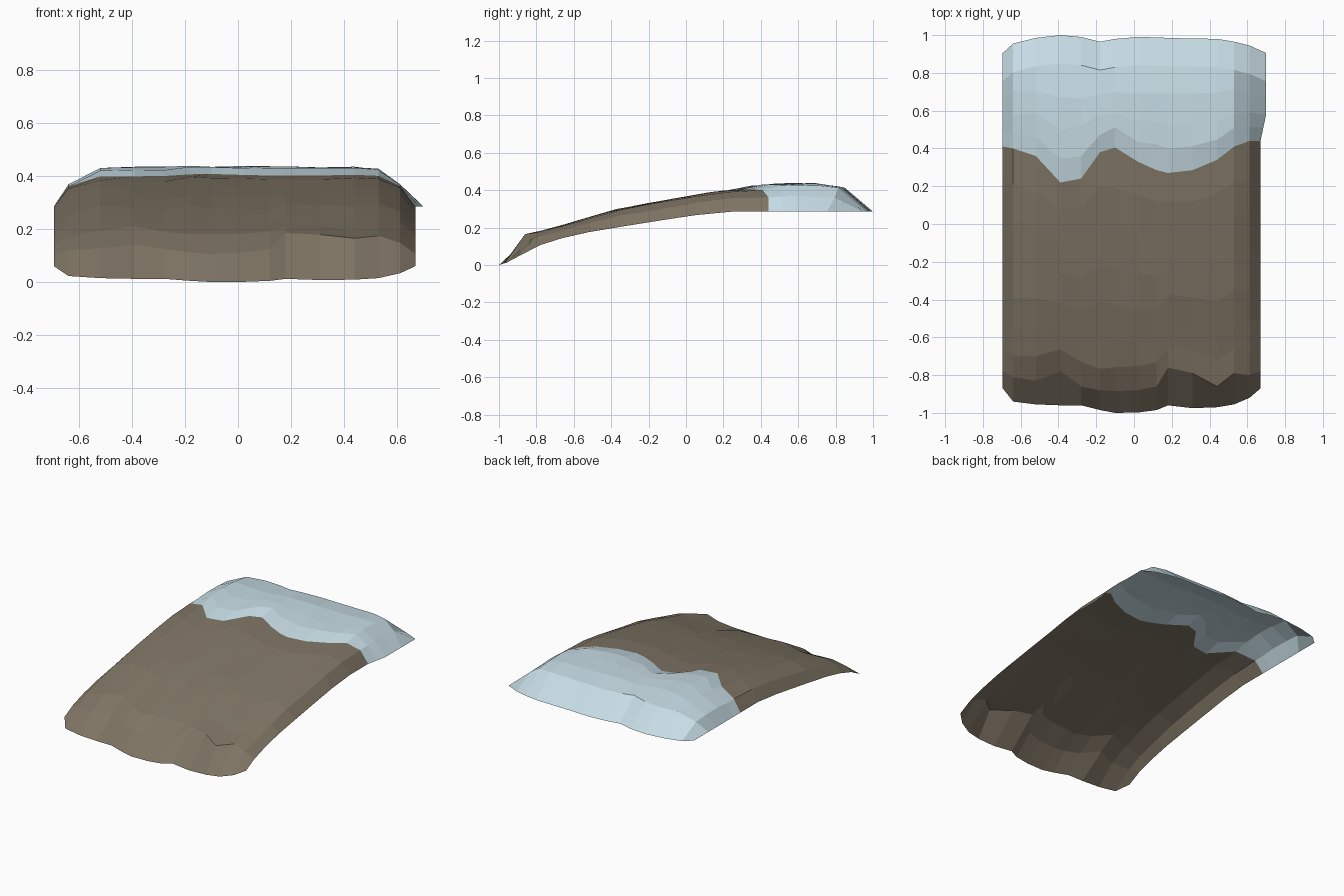
import bpy
import bmesh
import random

if "Cube" in bpy.data.objects:
    bpy.data.objects.remove(bpy.data.objects["Cube"])

random.seed(4)

# columns across the slab: x, front edge y, front crest y, snow line y, back edge y
COLS = [
    (-.695, -.87, -.78, .41, .905), (-.64, -.94, -.81, .40, .955),
    (-.52, -.955, -.83, .36, .985), (-.39, -.96, -.78, .22, 1.0),
    (-.28, -.96, -.86, .24, .99), (-.18, -.985, -.88, .38, .965),
    (-.10, -1.0, -.885, .405, .98), (.02, -.998, -.88, .33, .99),
    (.12, -.985, -.86, .285, .988), (.18, -.96, -.76, .27, .985),
    (.31, -.975, -.79, .285, .982), (.44, -.97, -.86, .34, .98),
    (.53, -.955, -.79, .41, .965), (.612, -.92, -.80, .44, .945),
    (.67, -.87, -.78, .44, .905)]
# side profiles (y, z): lower rim, rock top, snow top
RIM = [(-1, 0), (-.96, .012), (-.87, .06), (-.8, .1), (-.65, .147), (-.5, .18), (0, .26), (.2, .285), (1, .285)]
ROCK = [(-1, .01), (-.87, .163), (-.75, .187), (-.37, .299), (.1, .387), (.2, .398), (.45, .41)]
SNOW = [(.2, .408), (.28, .419), (.43, .432), (.6, .44), (.75, .436), (.85, .412), (1, .29)]


def interp(pts, v):
    if v <= pts[0][0]:
        return pts[0][1]
    for (a, za), (b, zb) in zip(pts, pts[1:]):
        if v <= b:
            return za + (zb - za) * (v - a) / (b - a)
    return pts[-1][1]


def edge_weight(i, shoulder=.62):
    """How far a column rises from the rim towards the full height."""
    d = min(i, len(COLS) - 1 - i)
    return (0, shoulder, .94)[d] if d < 3 else 1


def point(i, x, y, top, jitter=0):
    w = edge_weight(i, .54 if top is SNOW else .62)
    dz = 0
    if w > 0 and jitter:
        y += random.uniform(-jitter, jitter)
        dz = random.uniform(-.005, .001)
    rim = interp(RIM, y)
    return (x, y, rim + (interp(top, y) - rim) * w + dz)


def sheet(name, columns, colour):
    """Skin a list of point columns as an open, flat-shaded surface."""
    bm = bmesh.new()
    grid = [[bm.verts.new(p) for p in col] for col in columns]
    for a, b in zip(grid, grid[1:]):
        for j in range(len(a) - 1):
            bm.faces.new((a[j], b[j], b[j + 1], a[j + 1]))
    mesh = bpy.data.meshes.new(name)
    bm.to_mesh(mesh)
    bm.free()
    mat = bpy.data.materials.new(colour[0])
    mat.diffuse_color = (*colour[1], 1)
    mat.use_nodes = True
    mat.node_tree.nodes["Principled BSDF"].inputs["Base Color"].default_value = mat.diffuse_color
    mesh.materials.append(mat)
    ob = bpy.data.objects.new(name, mesh)
    bpy.context.collection.objects.link(ob)
    return ob


rock, snow = [], []
for i, (x, front, crest, seam, back) in enumerate(COLS):
    seam_pt = point(i, x, seam, ROCK)

    # rock: rim at the front, lip (softer on the left, undercut on the right), long slope
    lip = point(i, x, crest, ROCK)
    if x < .15:
        lip = (x, crest, lip[2] - .04 * edge_weight(i))
    col = [(x, front, interp(RIM, front)), lip]
    for t in (.1, .22, .36, .52, .68, .84):
        col.append(point(i, x, crest + (seam - crest) * t, ROCK, .02))
    rock.append(col + [seam_pt])

    # snow: soft rise from the rock, rounded crown, drop to the back rim
    wide = x + .03 if x > .65 else x
    last = back - .15
    col = [seam_pt]
    for t in (.22, .45, .72, 1):
        col.append(point(i, x + (wide - x) * min(1, t * 2.2),
                         seam + (last - seam) * t, SNOW, .015 if t < 1 else 0))
    snow.append(col + [(wide, back, .285)])

sheet("rock_slope", rock, ("earth brown", (.21, .175, .127)))
sheet("snow_cap", snow, ("pale ice blue", (.57, .72, .78)))
